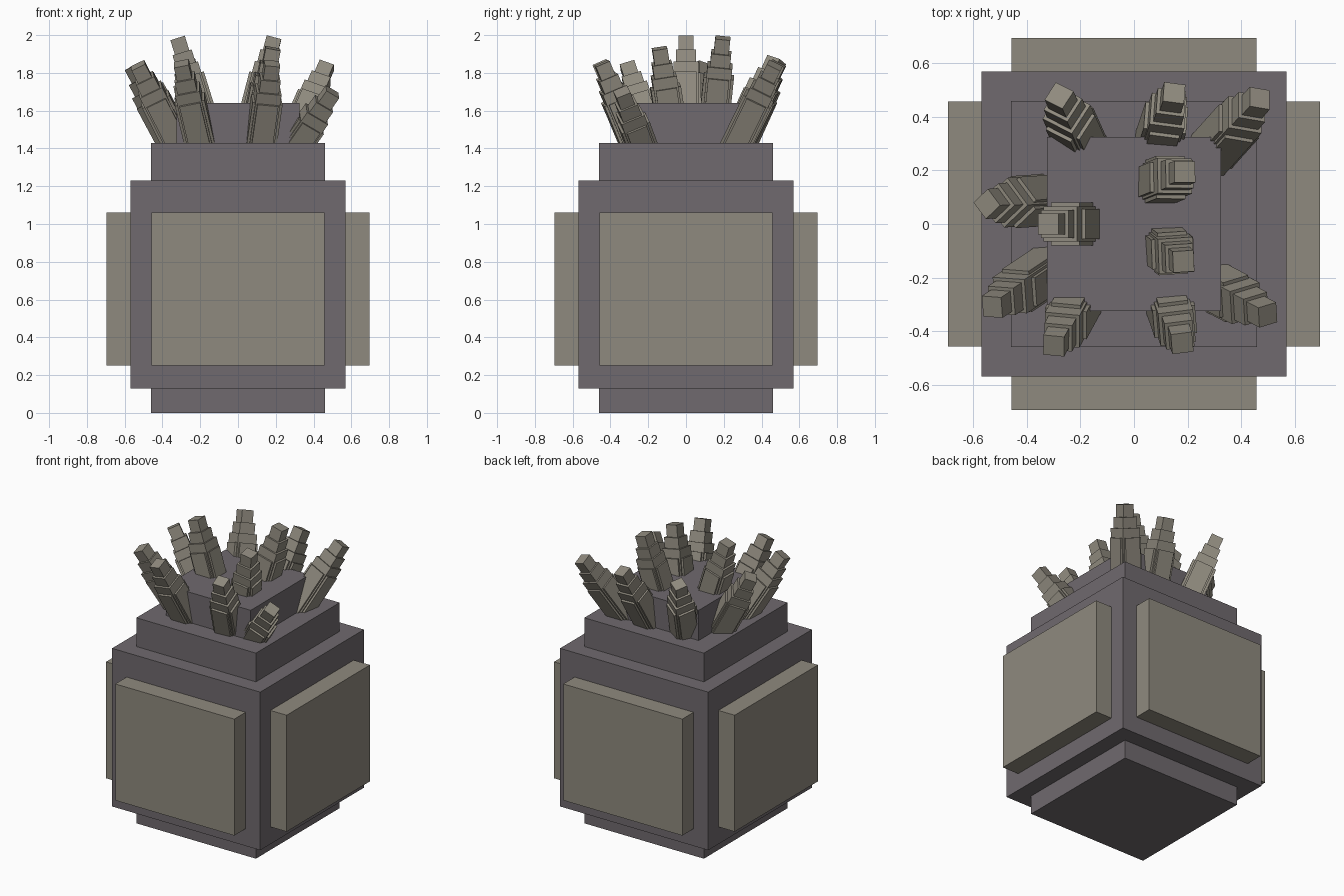
import bpy
import bmesh
from math import radians
from mathutils import Matrix, Vector

cube = bpy.data.objects.get("Cube")
if cube:
    bpy.data.objects.remove(cube, do_unlink=True)


def make_material(name, color):
    mat = bpy.data.materials.new(name)
    mat.use_nodes = True
    mat.diffuse_color = (*color, 1)
    mat.node_tree.nodes["Principled BSDF"].inputs["Base Color"].default_value = (*color, 1)
    return mat


dark_stone = make_material("dark stone", (0.162, 0.144, 0.156))
pale_stone = make_material("pale stone", (0.275, 0.254, 0.209))


def make_boxes(name, mat, boxes, frame=Matrix()):
    """Boxes are (x half, y half, bottom, top) in the given frame."""
    bm = bmesh.new()
    for hx, hy, z0, z1 in boxes:
        place = Matrix.Translation((0, 0, (z0 + z1) / 2))
        size = Matrix.Diagonal((2 * hx, 2 * hy, z1 - z0, 1))
        bmesh.ops.create_cube(bm, size=1, matrix=frame @ place @ size)
    mesh = bpy.data.meshes.new(name)
    bm.to_mesh(mesh)
    bm.free()
    mesh.materials.append(mat)
    obj = bpy.data.objects.new(name, mesh)
    bpy.context.collection.objects.link(obj)


# Stacked block body
make_boxes("base_block", dark_stone, [(0.46, 0.46, 0, 0.13)])
make_boxes("main_block", dark_stone, [(0.57, 0.57, 0.13, 1.23)])
make_boxes("neck_block", dark_stone, [(0.46, 0.46, 1.23, 1.43)])
make_boxes("crown_block", dark_stone, [(0.325, 0.325, 1.43, 1.64)])

# Raised panel on each of the four sides
for name, angle in (("front", 0), ("left", 90), ("back", 180), ("right", 270)):
    frame = Matrix.Rotation(radians(angle), 4, "Z") @ Matrix.Translation((0, -0.6325, 0))
    make_boxes(name + "_panel", pale_stone, [(0.458, 0.0625, 0.25, 1.06)], frame)


def make_spike(name, tip, root, roll):
    """Stepped spike: tip, collar, core and two crossing slabs."""
    tip, root = Vector(tip), Vector(root)
    axis = (tip - root).normalized()
    turn = Vector((0, 0, 1)).rotation_difference(axis).to_matrix().to_4x4()
    frame = Matrix.Translation(tip) @ turn @ Matrix.Rotation(radians(roll), 4, "Z")
    end = -(tip - root).length - 0.08
    make_boxes(name, pale_stone, [
        (0.040, 0.040, end, 0),
        (0.053, 0.053, end, -0.08),
        (0.066, 0.066, end, -0.15),
        (0.080, 0.056, end, -0.21),
        (0.056, 0.080, end, -0.21),
    ], frame)


# Spikes: tip centre, point on the axis at the ledge, roll
spikes = {
    "back_right_spike": ((-0.28, 0.48, 1.87), (-0.19, 0.28, 1.43), -30),
    "back_middle_spike": ((0.15, 0.49, 1.85), (0.08, 0.28, 1.43), -6),
    "back_left_spike": ((0.47, 0.47, 1.84), (0.29, 0.27, 1.43), -5),
    "right_spike": ((-0.55, 0.075, 1.84), (-0.33, 0.09, 1.43), 40),
    "front_right_side_spike": ((-0.53, -0.31, 1.84), (-0.32, -0.17, 1.43), 0),
    "crown_right_spike": ((-0.32, 0, 1.985), (-0.20, 0, 1.60), 0),
    "crown_back_spike": ((0.19, 0.195, 1.985), (0.09, 0.155, 1.60), 0),
    "crown_front_spike": ((0.185, -0.14, 1.93), (0.12, -0.09, 1.60), 3),
    "front_right_spike": ((-0.30, -0.455, 1.85), (-0.20, -0.27, 1.43), -3),
    "front_middle_spike": ((0.18, -0.445, 1.85), (0.12, -0.27, 1.43), 6),
    "front_left_spike": ((0.50, -0.34, 1.70), (0.31, -0.24, 1.43), 10),
}
for name, (tip, root, roll) in spikes.items():
    make_spike(name, tip, root, roll)
